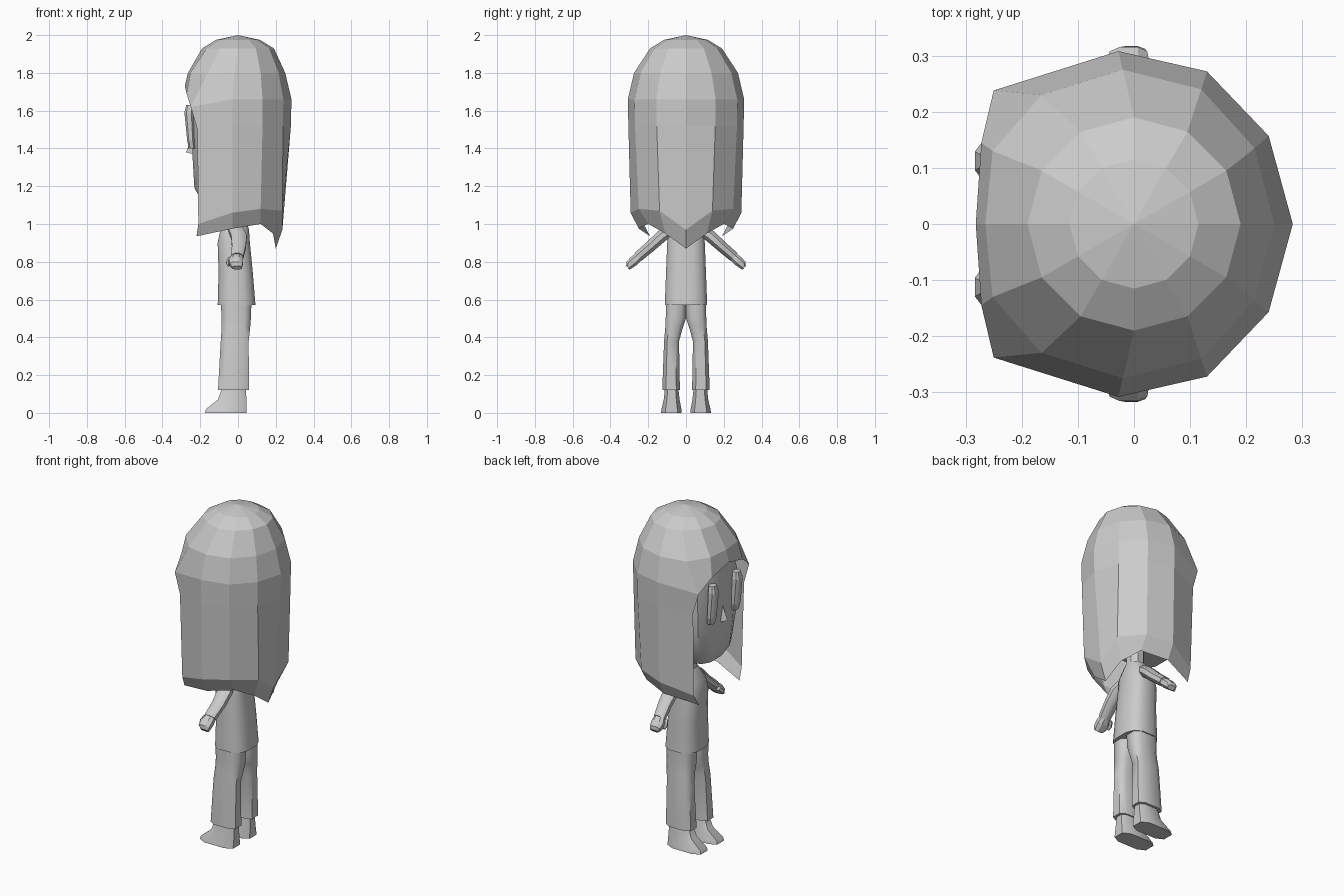
import bpy, math
from mathutils import Vector

if "Cube" in bpy.data.objects:
    bpy.data.objects.remove(bpy.data.objects["Cube"])

mat = bpy.data.materials.new("plain_grey")
mat.diffuse_color = (0.6, 0.6, 0.6, 1)
mat.use_nodes = True
mat.node_tree.nodes["Principled BSDF"].inputs["Base Color"].default_value = mat.diffuse_color


def make(name, verts, faces, smooth=None):
    me = bpy.data.meshes.new(name)
    me.from_pydata(verts, [], faces)
    ob = bpy.data.objects.new(name, me)
    bpy.context.collection.objects.link(ob)
    me.materials.append(mat)
    bpy.ops.object.select_all(action='DESELECT')
    ob.select_set(True)
    bpy.context.view_layer.objects.active = ob
    bpy.ops.object.mode_set(mode='EDIT')
    bpy.ops.mesh.select_all(action='SELECT')
    bpy.ops.mesh.normals_make_consistent(inside=False)
    bpy.ops.object.mode_set(mode='OBJECT')
    if smooth:
        bpy.ops.object.shade_smooth_by_angle(angle=math.radians(smooth))
    return ob


def loft(name, rings, n=8, smooth=None, power=1.0, side=1):
    """Capped tube; each ring is (centre, half axis u, half axis v)."""
    verts, faces = [], []
    for c, u, v in rings:
        for i in range(n):
            a = 2 * math.pi * (i + 0.5) / n
            cs, sn = math.cos(a), math.sin(a)
            p = (Vector(c) + Vector(u) * math.copysign(abs(cs) ** power, cs)
                 + Vector(v) * math.copysign(abs(sn) ** power, sn))
            verts.append((p.x, p.y * side, p.z))
    for r in range(len(rings) - 1):
        for i in range(n):
            j = (i + 1) % n
            faces.append((r*n + i, r*n + j, r*n + n + j, r*n + n + i))
    faces += [tuple(range(n)), tuple(range(len(verts) - n, len(verts)))]
    return make(name, verts, faces, smooth)


def level(x0, x1, y0, y1, z):
    """Horizontal ring filling a rectangle."""
    return (((x0 + x1) / 2, (y0 + y1) / 2, z), ((x1 - x0) / 2, 0, 0), (0, (y1 - y0) / 2, 0))


# Hair: columns run from the middle of the back round to the middle of the fringe
def circle(r, z):
    return [(r * math.cos(math.radians(30 * i)), r * math.sin(math.radians(30 * i)), z)
            for i in range(7)]


crown = [
    circle(0.115, 1.975),
    circle(0.19, 1.93),
    [(.25, 0, 1.8), (.215, .135, 1.8), (.12, .24, 1.8), (-.02, .275, 1.8),
     (-.165, .23, 1.79), (-.252, .13, 1.8), (-.265, 0, 1.8)],
    [(.283, 0, 1.66), (.24, .157, 1.66), (.13, .272, 1.66), (-.028, .308, 1.66),
     (-.25, .238, 1.62), (-.272, .145, 1.69), (-.282, 0, 1.73)],
]
curtain = [
    [(.28, 0, 1.52), (.238, .155, 1.52), (.13, .27, 1.52), (-.028, .305, 1.52), (-.215, .24, 1.5)],
    [(.235, 0, .97), (.235, .14, 1.07), (.12, .25, 1.08), (-.03, .293, 1.06), (-.21, .225, 1.0)],
    [(.2, 0, .87), (.185, .11, .95), (.12, .2, 1.0), (-.03, .25, .975), (-.22, .19, .935)],
]
verts, faces, index = [(0, 0, 2)], [], {}
for r, ring in enumerate(crown + curtain):
    last = len(ring) - 1
    for c, (x, y, z) in enumerate(ring):
        for s in (1, -1):
            if c in (0, 6) and s == -1:
                index[r, c, s] = index[r, c, 1]
                continue
            index[r, c, s] = len(verts)
            verts.append((x, y * s, z))
    for c in range(last):
        for s in (1, -1):
            a, b = index[r, c, s], index[r, c + 1, s]
            if r == 0:
                faces.append((0, a, b))
            else:
                faces.append((index[r-1, c, s], a, b, index[r-1, c+1, s]))
make("hair", verts, faces)

# Head and neck under the hair
loft("head", [level(-.2, .12, -.12, .12, 1.13), level(-.235, .17, -.18, .18, 1.19),
              level(-.245, .2, -.22, .22, 1.35), level(-.25, .2, -.23, .23, 1.6),
              level(-.22, .18, -.2, .2, 1.76)], 12, 40, 0.6)
loft("neck", [level(-.06, .04, -.05, .05, .98), level(-.06, .04, -.05, .05, 1.16)], 8, 40)

# Nose wedge
make("nose", [(-.24, -.02, 1.37), (-.24, .02, 1.37), (-.275, 0, 1.38), (-.24, 0, 1.47)],
     [(0, 1, 2), (0, 2, 3), (1, 3, 2), (0, 3, 1)])

# Torso flaring to the shirt hem
loft("torso", [level(-.11, .095, -.115, .115, .57), level(-.105, .08, -.108, .108, .75),
               level(-.11, .065, -.102, .102, .9), level(-.095, .06, -.095, .095, .97),
               level(-.06, .04, -.055, .055, 1.04)], 12, 45, 0.7)

for side, label in ((1, "right"), (-1, "left")):
    # Tall slanted eyes
    loft("eye_" + label, [level(-.262, -.225, .09, .135, 1.4), level(-.27, -.23, .08, .145, 1.44),
                          level(-.285, -.235, .08, .145, 1.59),
                          level(-.275, -.235, .09, .135, 1.63)], 8, None, 0.7, side)
    # Trouser leg, meeting its partner above the crotch
    loft("trouser_leg_" + label,
         [level(-.11, .062, .03, .128, .12), level(-.095, .06, .035, .118, .38),
          level(-.09, .068, .015, .112, .45), level(-.09, .072, -.002, .11, .5),
          level(-.095, .075, -.002, .108, .58)], 8, 60, 0.6, side)
    # Shoe with the toe pointing forward
    loft("shoe_" + label,
         [level(-.18, .05, .02, .135, 0), level(-.175, .05, .022, .132, .02),
          level(-.11, .048, .032, .12, .07), level(-.085, .045, .04, .112, .14)],
         8, 40, 0.6, side)
    # Sleeve and hand along the lowered arm
    d = Vector((0, .74, -.67))
    n = Vector((0, .67, .74))

    def arm(x, y, z, rx, rn):
        return ((x, y, z), (rx, 0, 0), n * rn)

    loft("sleeve_" + label, [arm(-.02, .06, .985, .045, .035), arm(.005, .13, .935, .045, .035),
                             arm(.005, .19, .88, .04, .032), arm(-.005, .255, .825, .036, .03)],
         8, 50, 1, side)
    loft("hand_" + label, [arm(-.005, .245, .832, .03, .024), arm(-.01, .275, .805, .04, .028),
                           arm(-.01, .3, .783, .036, .024), arm(-.005, .308, .768, .026, .014)],
         8, None, 0.8, side)
    loft("thumb_" + label, [arm(-.04, .245, .82, .014, .012), arm(-.053, .265, .798, .012, .012),
                            arm(-.05, .28, .78, .007, .007)], 6, None, 1, side)
